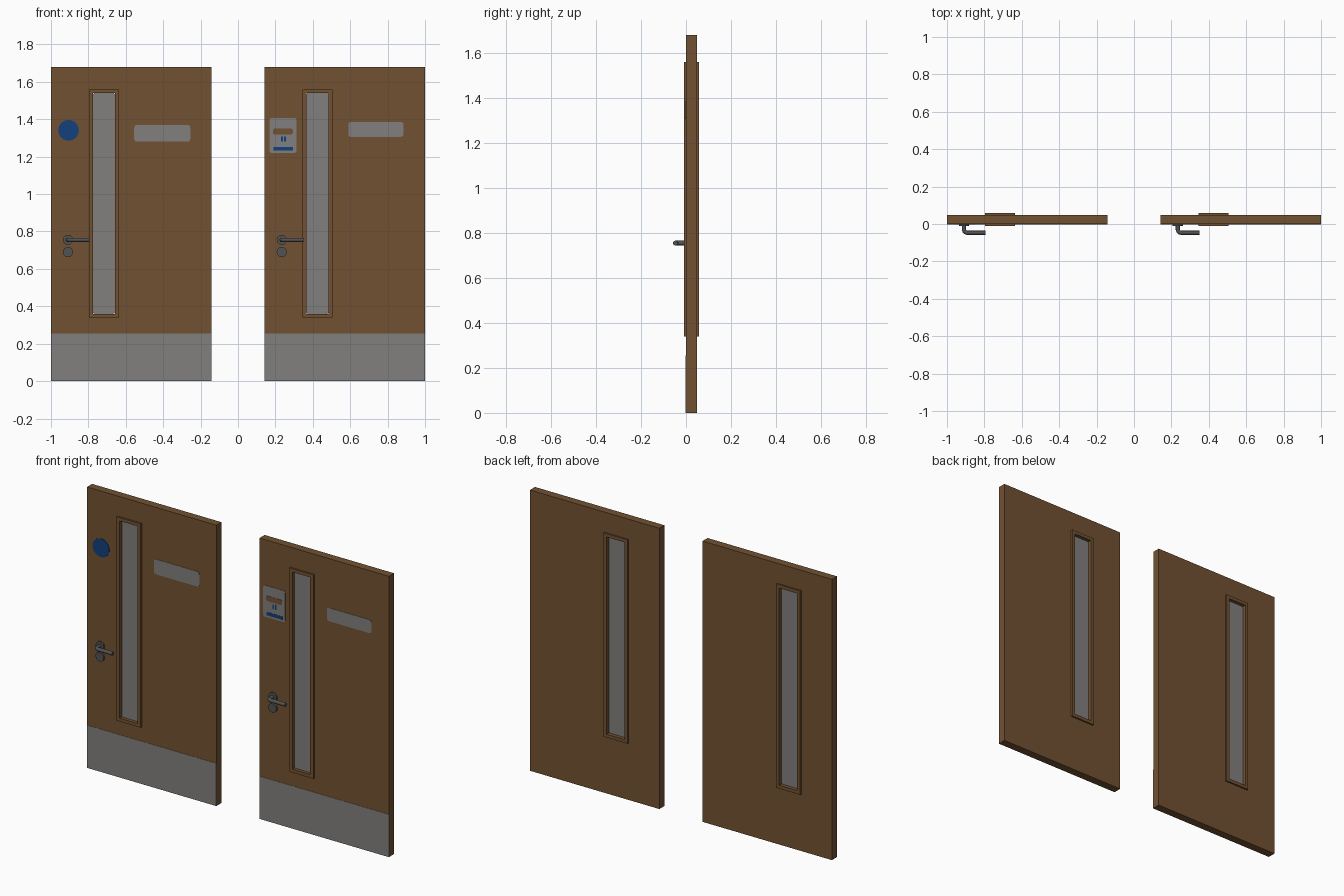
import bpy, bmesh
from math import sin, cos, pi
from mathutils import Vector

cube = bpy.data.objects.get("Cube")
if cube:
    bpy.data.objects.remove(cube, do_unlink=True)


def material(name, rgb):
    m = bpy.data.materials.new(name)
    m.use_nodes = True
    m.diffuse_color = (*rgb, 1)
    m.node_tree.nodes["Principled BSDF"].inputs["Base Color"].default_value = (*rgb, 1)
    return m


WOOD = material("brown wood", (0.165, 0.083, 0.031))
GREY = material("light grey", (0.22, 0.215, 0.21))
METAL = material("dark metal", (0.085, 0.085, 0.085))
BLUE = material("sign blue", (0.006, 0.05, 0.2))


def finish(name, bm, mat, smooth=False):
    bmesh.ops.recalc_face_normals(bm, faces=bm.faces)
    mesh = bpy.data.meshes.new(name)
    bm.to_mesh(mesh)
    bm.free()
    mesh.materials.append(mat)
    obj = bpy.data.objects.new(name, mesh)
    bpy.context.collection.objects.link(obj)
    if smooth:
        bpy.ops.object.select_all(action="DESELECT")
        obj.select_set(True)
        bpy.context.view_layer.objects.active = obj
        bpy.ops.object.shade_smooth_by_angle()
    return obj


def extrude_depth(bm, depth):
    # Give flat faces a thickness along y
    geo = bmesh.ops.extrude_face_region(bm, geom=bm.faces[:])["geom"]
    verts = [g for g in geo if isinstance(g, bmesh.types.BMVert)]
    bmesh.ops.translate(bm, verts=verts, vec=(0, depth, 0))


def corners(rect):
    x0, x1, z0, z1 = rect
    return [(x0, z0), (x1, z0), (x1, z1), (x0, z1)]


def ring(name, outer, inner, y0, y1, mat):
    # Rectangular slab with a rectangular opening
    bm = bmesh.new()
    out, inn = ([bm.verts.new((x, y0, z)) for x, z in corners(r)] for r in (outer, inner))
    for i in range(4):
        j = (i + 1) % 4
        bm.faces.new((out[i], out[j], inn[j], inn[i]))
    extrude_depth(bm, y1 - y0)
    return finish(name, bm, mat)


def plate(name, rect, radius, y0, y1, mat, steps=4):
    # Slab with rounded corners; a full radius makes a disc
    x0, x1, z0, z1 = rect
    bm = bmesh.new()
    if radius:
        centres = corners((x0 + radius, x1 - radius, z0 + radius, z1 - radius))
        points = []
        for k, (cx, cz) in enumerate(centres):
            for s in range(steps + 1):
                a = pi + (k + s / steps) * pi / 2
                points.append((cx + radius * cos(a), cz + radius * sin(a)))
    else:
        points = corners(rect)
    bm.faces.new([bm.verts.new((x, y0, z)) for x, z in points])
    extrude_depth(bm, y1 - y0)
    bmesh.ops.remove_doubles(bm, verts=bm.verts, dist=0.00005)
    return finish(name, bm, mat, smooth=radius > 0)


def disc(name, x, z, r, y0, y1, mat):
    return plate(name, (x - r, x + r, z - r, z + r), r * 0.999, y0, y1, mat, 8)


def lever(name, x, z, length, reach, r, bend):
    # Round bar: out from the door, round a bend, then along x
    path = [Vector((x, 0, z))]
    for s in range(7):
        a = s / 6 * pi / 2
        path.append(Vector((x + bend * (1 - cos(a)), -reach + bend * (1 - sin(a)), z)))
    path.append(Vector((x + length, -reach, z)))
    bm = bmesh.new()
    rows, n = [], 16
    for i, p in enumerate(path):
        t = (path[min(i + 1, len(path) - 1)] - path[max(i - 1, 0)]).normalized()
        side = t.cross(Vector((0, 0, 1)))
        rows.append([bm.verts.new(p + side * r * cos(2 * pi * k / n)
                                  + Vector((0, 0, r * sin(2 * pi * k / n)))) for k in range(n)])
    for a, b in zip(rows, rows[1:]):
        for k in range(n):
            bm.faces.new((a[k], a[k - 1], b[k - 1], b[k]))
    bm.faces.new(rows[0])
    bm.faces.new(rows[-1])
    return finish(name, bm, METAL, smooth=True)


def door(side, x):
    # Leaf with window opening; x is the edge nearest the handle
    width, depth = 0.857, 0.048
    frame = (x + 0.203, x + 0.363, 0.34, 1.56)
    opening = (x + 0.224, x + 0.342, 0.36, 1.54)
    ring(side + "_door_leaf", (x, x + width, 0, 1.68), opening, 0, depth, WOOD)
    ring(side + "_window_frame", frame, opening, -0.01, 0.058, WOOD)
    plate(side + "_window_glass", opening, 0.01, 0.01, 0.036, GREY)
    plate(side + "_kick_plate", (x, x + width, 0, 0.255), 0, -0.0015, 0.001, GREY)

    # Handle and lock
    hx = x + 0.091
    disc(side + "_handle_rosette", hx, 0.755, 0.027, -0.01, 0, METAL)
    disc(side + "_lock_rosette", hx, 0.69, 0.027, -0.01, 0, METAL)
    lever(side + "_handle_lever", hx, 0.755, 0.115, 0.047, 0.011, 0.018)


door("right", -1)
door("left", 0.143)

# Signs on the right door
disc("round_sign", -0.906, 1.341, 0.055, -0.002, 0, BLUE)
plate("right_name_plate", (-0.555, -0.255, 1.28, 1.37), 0.015, -0.002, 0, GREY)

# Signs on the left door
plate("left_name_plate", (0.59, 0.885, 1.306, 1.386), 0.015, -0.002, 0, GREY)
plate("sign_card", (0.168, 0.313, 1.22, 1.408), 0.012, -0.002, 0, GREY)
plate("sign_slot", (0.187, 0.293, 1.318, 1.35), 0.01, -0.003, 0, WOOD)
plate("sign_stripe", (0.19, 0.295, 1.232, 1.252), 0, -0.003, 0, BLUE)
for i, sx in enumerate((0.23, 0.246)):
    plate(f"sign_mark_{i + 1}", (sx, sx + 0.011, 1.28, 1.308), 0, -0.003, 0, BLUE)
